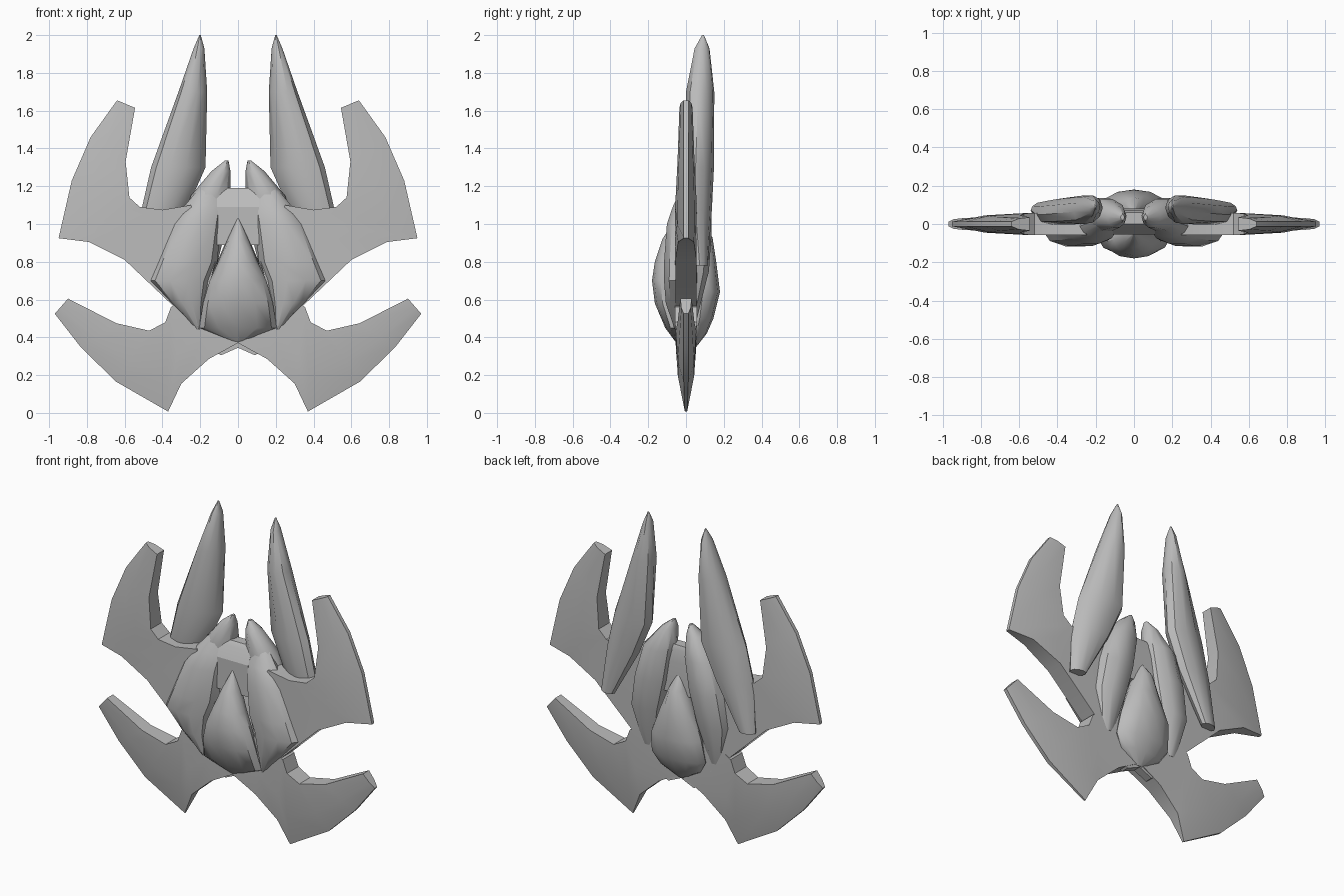
import bpy, bmesh, math

cube = bpy.data.objects.get("Cube")
if cube:
    bpy.data.objects.remove(cube, do_unlink=True)

hull = bpy.data.materials.new("hull grey")
hull.use_nodes = True
GREY = (0.5, 0.5, 0.5, 1)
hull.diffuse_color = GREY
hull.node_tree.nodes["Principled BSDF"].inputs["Base Color"].default_value = GREY


def loft(name, rings, mirror=False, angle=35):
    """Skin closed rings of points, cap both ends, optionally mirror across x."""
    bm = bmesh.new()
    loops = [[bm.verts.new(p) for p in ring] for ring in rings]
    n = len(loops[0])
    for a, b in zip(loops, loops[1:]):
        for i in range(n):
            j = (i + 1) % n
            bm.faces.new((a[i], a[j], b[j], b[i]))
    bm.faces.new(loops[0])
    bm.faces.new(loops[-1])
    bmesh.ops.recalc_face_normals(bm, faces=bm.faces)
    mesh = bpy.data.meshes.new(name)
    bm.to_mesh(mesh)
    bm.free()
    mesh.materials.append(hull)
    obj = bpy.data.objects.new(name, mesh)
    bpy.context.collection.objects.link(obj)
    if mirror:
        obj.modifiers.new("Mirror", 'MIRROR')
    bpy.ops.object.select_all(action='DESELECT')
    obj.select_set(True)
    bpy.context.view_layer.objects.active = obj
    bpy.ops.object.shade_smooth_by_angle(angle=math.radians(angle))
    return obj


def oval(z, x0, x1, y0, y1, tilt=0.0, sides=10):
    """Horizontal oval ring filling an x and y range, slanted in y by tilt."""
    cx, cy, rx, ry = (x0 + x1) / 2, (y0 + y1) / 2, (x1 - x0) / 2, (y1 - y0) / 2
    ring = []
    for i in range(sides):
        a = math.tau * i / sides
        dx = rx * math.cos(a)
        ring.append((cx + dx, cy + ry * math.sin(a) + tilt * dx, z))
    return ring


def blade(outer, inner, t_out, t_in):
    """Wing cross-section, thin at the outer edge and thick at the inner one."""
    def at(f, y):
        return (outer[0] + (inner[0] - outer[0]) * f, y,
                outer[1] + (inner[1] - outer[1]) * f)
    t_mid = t_out + (t_in - t_out) * 0.72
    return [at(0, -t_out), at(.4, -t_mid), at(1, -t_in),
            at(1, t_in), at(.4, t_mid), at(0, t_out)]


# Upper wings, from the raised tip round to the root
loft("upper_wings", [blade(*s) for s in (
    ((.64, 1.655), (.545, 1.615), .012, .035),
    ((.78, 1.46), (.595, 1.33), .012, .045),
    ((.88, 1.23), (.575, 1.14), .012, .055),
    ((.95, .925), (.52, 1.09), .012, .058),
    ((.79, .905), (.40, 1.075), .042, .058),
    ((.60, .81), (.25, 1.10), .056, .058),
    ((.21, .44), (.12, .80), .056, .058))], True)

# Lower wings, from the outer tip to the centre line
loft("lower_wings", [blade(*s) for s in (
    ((.97, .525), (.90, .605), .012, .03),
    ((.83, .345), (.645, .475), .012, .045),
    ((.645, .165), (.47, .435), .012, .055),
    ((.37, .007), (.385, .48), .006, .058),
    ((.30, .155), (.355, .56), .035, .058),
    ((.155, .285), (.20, .65), .05, .058),
    ((.0, .37), (.0, .65), .055, .058))], True)

# Tall spikes behind the wings
loft("tall_spikes", [oval(*s, tilt=-.15) for s in (
    (2.0, .197, .205, .085, .095),
    (1.93, .178, .235, .045, .125),
    (1.7, .163, .315, .0, .15),
    (1.3, .172, .46, .0, .145),
    (1.08, .27, .51, .0, .135),
    (.78, .44, .54, .045, .115))], True)

# Broad armour shells on the front
loft("front_shells", [oval(*s) for s in (
    (1.22, .10, .18, .0, .05),
    (1.1, .08, .28, -.07, .05),
    (1.0, .09, .35, -.105, .05),
    (.8, .11, .43, -.12, .04),
    (.70, .15, .47, -.12, .03),
    (.58, .18, .355, -.11, .02),
    (.44, .20, .22, -.06, .0))], True)

# Slim pods running down the back
loft("rear_pods", [oval(*s) for s in (
    (1.335, .05, .07, .02, .05),
    (1.28, .04, .14, -.02, .09),
    (1.15, .04, .25, -.04, .135),
    (.95, .07, .31, -.04, .14),
    (.75, .12, .34, -.03, .125),
    (.5, .19, .28, -.02, .06))], True)

# Pointed bulges at the centre, front and back
bulge_front = ((1.03, .004, .045, .055), (.92, .055, .0, .125), (.8, .105, .0, .165),
               (.7, .15, .0, .18), (.58, .185, .0, .165), (.45, .205, .0, .11),
               (.375, .03, .0, .055))
bulge_back = ((1.03, .004, .055, .065), (.93, .055, .0, .14), (.8, .11, .0, .16),
              (.64, .17, .0, .18), (.5, .19, .0, .145), (.42, .14, .0, .11),
              (.35, .03, .0, .055))
loft("front_bulge", [oval(z, -w, w, -b, -a, sides=12) for z, w, a, b in bulge_front])
loft("back_bulge", [oval(z, -w, w, a, b, sides=12) for z, w, a, b in bulge_back])


# Chamfered block between the pods
def slab(z, w, y0, y1):
    return [(-w, y0, z), (w, y0, z), (w, y1, z), (-w, y1, z)]


loft("centre_block", [slab(*s) for s in (
    (.89, .11, -.055, .08), (1.09, .11, -.055, .08),
    (1.165, .11, -.02, .07), (1.19, .07, .0, .06))], angle=20)

# Small fins under the back bulge
loft("tail_fins", [
    [(x, y, z) for x, z in ((.0, .345), (.09, .305), (.13, .33), (.0, .42))]
    for y in (.0, .05)], True)
